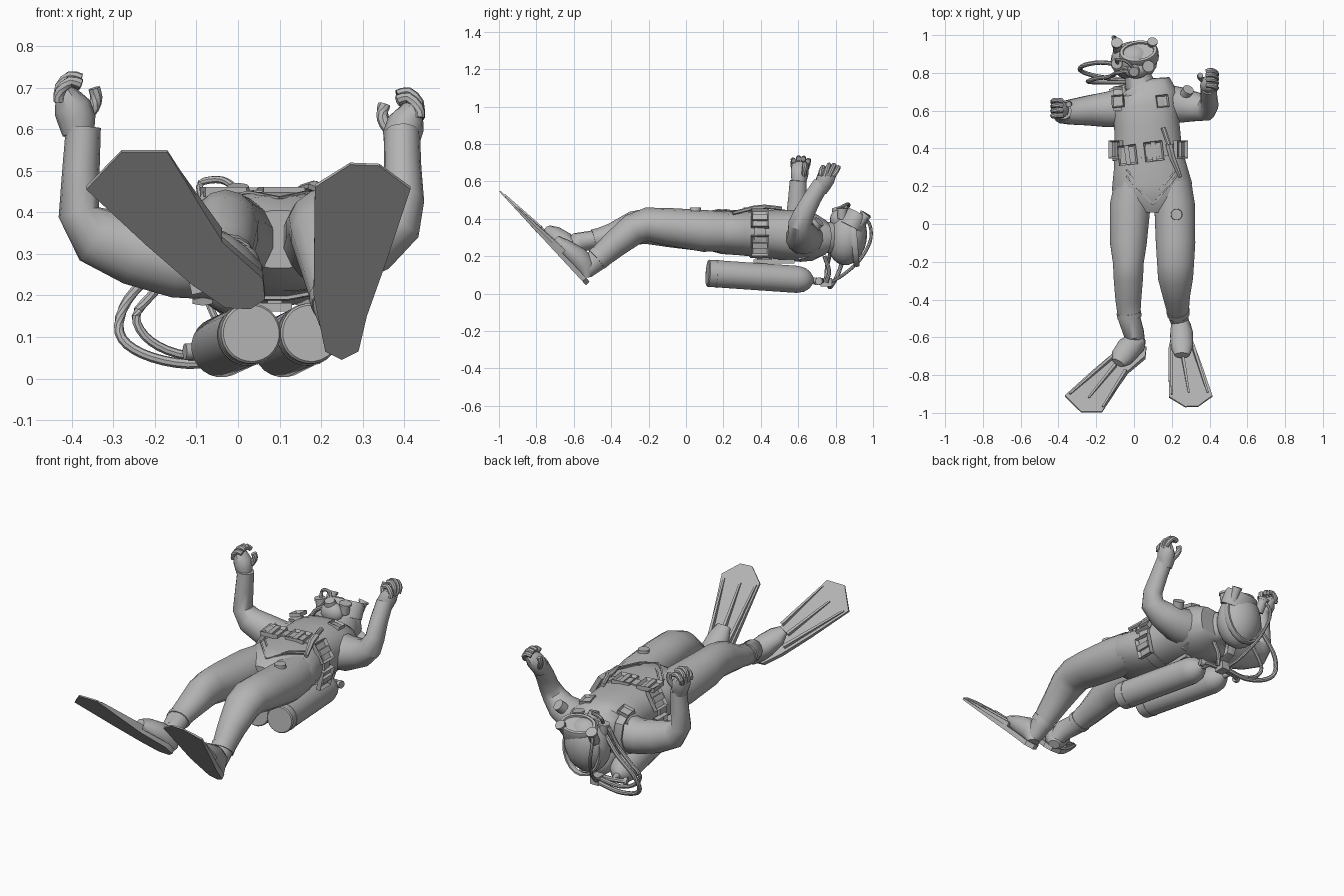
import bpy, bmesh, math
from mathutils import Vector, Matrix, Euler

grey = bpy.data.materials.new("neoprene_grey")
grey.diffuse_color = (0.46, 0.46, 0.46, 1)


def finish(name, bm, angle=38):
    bmesh.ops.recalc_face_normals(bm, faces=bm.faces)
    me = bpy.data.meshes.new(name)
    bm.to_mesh(me)
    bm.free()
    me.materials.append(grey)
    for p in me.polygons:
        p.use_smooth = True
    me.set_sharp_from_angle(angle=math.radians(angle))
    ob = bpy.data.objects.new(name, me)
    bpy.context.collection.objects.link(ob)
    return ob


def loft(name, secs, ref=(1, 0, 0), n=14, power=2.0):
    """Skin oval rings (x, y, z, half width along ref, half depth)."""
    bm = bmesh.new()
    pts = [Vector(s[:3]) for s in secs]
    rings = []
    for i, s in enumerate(secs):
        t = (pts[min(i + 1, len(pts) - 1)] - pts[max(i - 1, 0)]).normalized()
        side = Vector(ref)
        side = (side - t * side.dot(t)).normalized()
        up = t.cross(side)
        ring = []
        for k in range(n):
            a = 2 * math.pi * (k + 0.5) / n
            c, d = math.cos(a), math.sin(a)
            c = math.copysign(abs(c) ** (2 / power), c)
            d = math.copysign(abs(d) ** (2 / power), d)
            ring.append(bm.verts.new(pts[i] + side * c * s[3] + up * d * s[4]))
        rings.append(ring)
    for r, q in zip(rings, rings[1:]):
        for k in range(n):
            bm.faces.new((r[k], r[(k + 1) % n], q[(k + 1) % n], q[k]))
    bm.faces.new(rings[0])
    bm.faces.new(rings[-1])
    return finish(name, bm)


def pipe(name, pts, r, cuts=4, n=8):
    """Round hose through points, smoothed as a Catmull-Rom curve."""
    v = [Vector(p) for p in pts]
    v = [2 * v[0] - v[1]] + v + [2 * v[-1] - v[-2]]
    out = []
    for a, b, c, d in zip(v, v[1:], v[2:], v[3:]):
        for j in range(cuts):
            t = j / cuts
            out.append(0.5 * (2 * b + (c - a) * t + (2 * a - 5 * b + 4 * c - d) * t * t
                              + (3 * b - a - 3 * c + d) * t ** 3))
    out.append(v[-2])
    return loft(name, [(*p, r, r) for p in out], ref=(0.31, 0.52, 0.8), n=n)


def box(name, loc, size, rot=(0, 0, 0), inset=0):
    bm = bmesh.new()
    bmesh.ops.create_cube(bm, size=1)
    bmesh.ops.scale(bm, vec=size, verts=bm.verts)
    if inset:  # sunken centre, as on a buckle
        top = max(bm.faces, key=lambda f: f.calc_center_median().z)
        bmesh.ops.inset_region(bm, faces=[top], thickness=inset, depth=0)
        bmesh.ops.translate(bm, vec=(0, 0, -size[2] * 0.6), verts=top.verts)
    bm.transform(Matrix.Translation(loc) @ Euler(rot).to_matrix().to_4x4())
    return finish(name, bm)


def disc(name, a, b, r, r2=None, n=16):
    """Cylinder from point a to point b."""
    a, b = Vector(a), Vector(b)
    bm = bmesh.new()
    bmesh.ops.create_cone(bm, cap_ends=True, segments=n, radius1=r,
                          radius2=r if r2 is None else r2, depth=(b - a).length)
    q = (b - a).to_track_quat('Z', 'Y').to_matrix().to_4x4()
    bm.transform(Matrix.Translation((a + b) / 2) @ q)
    return finish(name, bm)


def ball(name, loc, size, rot=(0, 0, 0)):
    bm = bmesh.new()
    bmesh.ops.create_uvsphere(bm, u_segments=20, v_segments=12, radius=1)
    bm.transform(Matrix.Translation(loc) @ Euler(rot).to_matrix().to_4x4() @ Matrix.Diagonal((*size, 1)))
    return finish(name, bm)


# Torso and neck
torso = [(.1, .06, .335, .1, .07), (.1, .12, .335, .185, .105), (.095, .2, .33, .215, .12),
         (.085, .3, .325, .195, .122), (.075, .4, .32, .18, .128), (.068, .52, .315, .175, .135),
         (.06, .62, .306, .18, .138), (.055, .68, .302, .18, .128), (.05, .72, .3, .15, .1),
         (.03, .74, .3, .08, .085), (.01, .81, .3, .065, .08)]
loft("torso", torso, n=20, power=2.3)
box("back_buckle", (.088, .42, .19), (.035, .08, .04))

# Legs down to the heels
loft("left_leg", [(-.005, .22, .33, .1, .105), (-.02, .1, .335, .11, .11), (-.03, -.1, .35, .1, .1),
                  (-.03, -.21, .36, .083, .095), (-.03, -.28, .35, .08, .09), (-.03, -.4, .312, .07, .062),
                  (-.025, -.5, .287, .06, .05), (0, -.58, .272, .055, .055), (.02, -.625, .225, .04, .04)])
loft("right_leg", [(.2, .22, .33, .105, .105), (.215, .1, .335, .11, .112), (.22, -.1, .358, .107, .1),
                   (.22, -.21, .37, .1, .09), (.22, -.28, .345, .095, .085), (.225, -.38, .265, .073, .073),
                   (.235, -.48, .178, .055, .06), (.245, -.54, .12, .043, .045)])
loft("left_ankle_cuff", [(-.027, -.47, .294, .067, .056), (-.024, -.495, .288, .065, .055)])
loft("right_ankle_cuff", [(.232, -.455, .201, .062, .065), (.236, -.478, .181, .06, .064)])

# Boots lying along the fins
loft("left_boot", [(.035, -.615, .19, .03, .025), (.01, -.63, .24, .058, .062), (-.03, -.66, .28, .066, .058),
                   (-.065, -.705, .318, .06, .046), (-.085, -.735, .348, .035, .02)], ref=(1, -.5, 0))
loft("right_boot", [(.248, -.53, .085, .035, .025), (.248, -.54, .15, .053, .06), (.252, -.585, .198, .062, .058),
                    (.254, -.65, .25, .06, .044), (.254, -.695, .295, .04, .02)])


def fin(name, outline, ribs):
    """Wedge blade on a sloping plane, drawn by its x, z outline, with raised ribs."""
    up = Vector((0, .734, .679))
    tip = max(p[1] for p in outline)

    def on(p):
        return Vector((p[0], -.535 - (p[1] - .045) * .9265, p[1]))

    def thick(z):
        return .007 + .02 * min(1, (tip - z) / .33)
    bm = bmesh.new()
    f = bm.faces.new([bm.verts.new(on(p)) for p in outline])
    new = bmesh.ops.extrude_face_region(bm, geom=[f])["geom"]
    for v in new:
        if isinstance(v, bmesh.types.BMVert):
            v.co += up * thick(v.co.z)
    finish(name, bm)
    for i, (a, b) in enumerate(ribs):
        pa, pb = on(a) + up * thick(a[1]), on(b) + up * thick(b[1])
        loft(f"{name}_rib_{i}", [(*pa, .011, .03), (*pb, .007, .008)], n=4)


fin("left_fin", [(-.365, .455), (-.28, .545), (-.17, .545), (-.13, .48), (-.04, .33), (.06, .24),
                 (.065, .19), (.03, .167), (-.03, .17), (-.11, .225), (-.22, .32)],
    [((-.11, .25), (-.34, .45)), ((-.045, .33), (-.165, .52)), ((-.1, .3), (-.24, .47))])
fin("right_fin", [(.185, .46), (.27, .515), (.34, .512), (.415, .455), (.36, .29), (.31, .15),
                  (.29, .065), (.25, .045), (.21, .065), (.182, .2)],
    [((.2, .2), (.2, .45)), ((.315, .2), (.39, .44)), ((.26, .26), (.29, .44))])

# Arms, cuffs and hands
loft("left_arm", [(-.06, .615, .29, .105, .1), (-.15, .605, .285, .095, .09), (-.25, .6, .31, .08, .085),
                  (-.34, .592, .345, .067, .073), (-.383, .59, .4, .058, .05), (-.378, .595, .5, .051, .045),
                  (-.372, .6, .605, .046, .042)], ref=(0, 1, 0))
loft("right_arm", [(.15, .635, .3, .11, .1), (.24, .63, .3, .097, .09), (.33, .62, .33, .078, .073),
                   (.385, .61, .375, .063, .06), (.4, .632, .43, .056, .048), (.396, .675, .51, .05, .045),
                   (.395, .725, .59, .045, .043)], ref=(0, 1, 0))


def hand(side, x, y, z, s, lean):
    """s points from the back of the hand to the palm; lean tips it towards the head."""
    def P(dx, dy, dz):
        return (x + s * dx, y + dy + lean * dz, z + dz)
    loft(f"{side}_palm", [(*P(0, 0, -.03), .038, .038), (*P(-.004, 0, .005), .046, .046),
                          (*P(-.014, 0, .035), .05, .046), (*P(-.028, 0, .065), .047, .03),
                          (*P(-.036, 0, .082), .04, .016)], ref=(0, 1, 0), n=10)
    for i in range(4):
        dy = -.038 + i * .025
        h = (-.008, .004, .002, -.01)[i]
        pipe(f"{side}_finger_{i}", [P(-.046, dy * .9, .05), P(-.044, dy * 1.08, .082 + h), P(-.02, dy * 1.1, .106 + h),
                                    P(.006, dy, .1 + h)], .0135, cuts=2, n=8)
    pipe(f"{side}_thumb", [P(.012, .02, .005), P(.036, .025, .035), P(.043, .025, .06), P(.038, .02, .082)],
         .015, cuts=2)


hand("left", -.384, .605, .617, 1, .1)
hand("right", .39, .73, .578, -1, .45)
disc("arm_valve", (.27, .68, .35), (.288, .712, .385), .03)

# Head with hood, mask and lights
ball("hood", (0, .862, .3), (.124, .105, .15), (-.15, 0, 0))
tilt = Matrix.Translation((.025, .9, .4)) @ Euler((-.5, 0, .12)).to_matrix().to_4x4()


def mask():
    bm = bmesh.new()
    rows = [(.105, .075, -.05), (.105, .07, .02), (.098, .062, .035), (.083, .05, .035), (.08, .046, .025)]
    n = 20
    ks = [2 * math.pi * i / n for i in range(n)]
    rings = [[bm.verts.new(tilt @ Vector((a * math.cos(k), b * math.sin(k), z))) for k in ks] for a, b, z in rows]
    for r, q in zip(rings, rings[1:]):
        for i in range(n):
            bm.faces.new((r[i], r[(i + 1) % n], q[(i + 1) % n], q[i]))
    bm.faces.new(rings[-1])
    bm.faces.new(rings[0])
    finish("mask", bm, 30)


mask()
loft("mask_strap", [(.11 * math.cos(a) + .005, .9 + .012 * math.sin(a), .3 - .148 * math.sin(a), .018, .01)
                    for a in [i * math.pi / 10 - .6 for i in range(14)]], ref=(0, 1, 0), n=6)
ball("mouthpiece", (.01, .815, .395), (.065, .045, .055))
disc("regulator_cover", (.0, .815, .43), (.0, .805, .463), .033, .026)
for i, (a, b, r) in enumerate([((-.085, .92, .36), (-.09, .955, .42), .025), ((.09, .92, .36), (.097, .96, .415), .022),
                               ((.07, .835, .4), (.075, .835, .445), .026), ((-.085, .85, .38), (-.09, .85, .425), .024)]):
    disc(f"head_fitting_{i}", a, b, r)
    end = Vector(b)
    disc(f"head_fitting_rim_{i}", end, end + (end - Vector(a)).normalized() * .012, r + .005)

# Twin tanks with domed shoulders and a shared valve
for name, x0, x1 in (("left_tank", .032, -.053), ("right_tank", .175, .097)):
    secs = []
    for t, r in ((0, .068), (.01, .073), (.08, .073), (.08, .075), (.1, .075), (.1, .073), (.85, .073),
                 (.92, .064), (.97, .043), (1, .016), (1.08, .014)):
        secs.append((x0 + (x1 - x0) * t, .115 + .565 * t, .109 - .039 * t, r, r))
    loft(name, secs, n=24)
pipe("tank_manifold", [(-.12, .705, .065), (-.05, .725, .067), (.1, .725, .067), (.13, .715, .067)], .013)
disc("left_valve_knob", (-.11, .7, .065), (-.128, .695, .065), .02, n=10)
disc("right_valve_knob", (.12, .715, .067), (.14, .71, .067), .02, n=10)
box("first_stage", (.02, .75, .06), (.05, .06, .045))
box("tank_backplate", (.06, .47, .172), (.14, .22, .02))

# Breathing hoses
pipe("outer_hose", [(.0, .765, .05), (-.12, .77, .035), (-.23, .79, .06), (-.285, .815, .11), (-.265, .84, .19),
                    (-.18, .855, .28), (-.1, .845, .37), (-.03, .82, .43)], .012)
pipe("inner_hose", [(.0, .75, .065), (-.12, .75, .055), (-.21, .75, .09), (-.245, .755, .15), (-.2, .77, .21),
                    (-.13, .78, .29), (-.09, .8, .38), (-.03, .81, .42)], .011)
pipe("mask_hose", [(-.09, .95, .42), (-.11, .985, .36), (-.1, .985, .28), (-.07, .93, .18), (-.03, .84, .1),
                   (.0, .78, .065)], .009)
pipe("face_hose", [(-.085, .85, .43), (-.09, .87, .47), (-.04, .86, .478), (.0, .82, .455)], .009)
pipe("gauge_hose", [(.05, .75, .06), (.06, .765, .12), (.07, .74, .2)], .011)

# Weight belt, buckles and side pouches that follow the waist
loft("belt", [(.08, .35, .322, .197, .133), (.075, .41, .32, .193, .135)], n=20, power=2.3)
for i, (x, y) in enumerate(((-.035, .365), (.105, .385))):
    box(f"belt_buckle_{i}", (x, y, .449), (.1, .105, .025), (0, 0, .12), .014)
    box(f"belt_clasp_{i}", (x, y, .45), (.025, .1, .02), (0, 0, .12))
for s, d in (("left", -1), ("right", 1)):
    for i, (w, z, a) in enumerate(((.186, .258, 1.8), (.172, .402, 1.05))):
        box(f"{s}_pouch_{i}", (.075 + d * w, .395, z), (.11, .095, .025), (0, d * a, 0), .014)
        box(f"{s}_pouch_bar_{i}", (.075 + d * w, .395, z), (.03, .08, .028), (0, d * a, 0))

# Shoulder harness
for s, x in (("left", -.085), ("right", .15)):
    loft(f"{s}_shoulder_strap", [(x, .6, .405, .028, .01), (x, .66, .41, .028, .01),
                                 (x, .705, .375, .028, .01), (x, .722, .3, .028, .01), (x, .69, .21, .028, .01),
                                 (x, .6, .185, .028, .01)], n=6)
    box(f"{s}_chest_buckle", (x, .65, .426), (.065, .065, .02), (-.15, (x - .05) * 2, .1), .01)

# Knife and crotch seams
loft("knife_sheath", [(.245, .25, .43, .01, .01), (.2, .36, .458, .018, .012), (.185, .42, .463, .02, .013)], n=6)
loft("knife_handle", [(.185, .42, .465, .013, .012), (.155, .51, .455, .014, .012)], n=8)
for i, d in enumerate((0, .035)):
    for s, x in (("left", -.04), ("right", .225)):
        loft(f"{s}_seam_{i}", [(x, .29 - d, .437, .006, .004), (.1 + (x - .1) * .5, .21 - d, .449, .006, .004),
                               (.1, .14 - d, .435, .006, .004)], n=4)
disc("thigh_valve", (.225, .05, .43), (.225, .05, .46), .032, .029)
